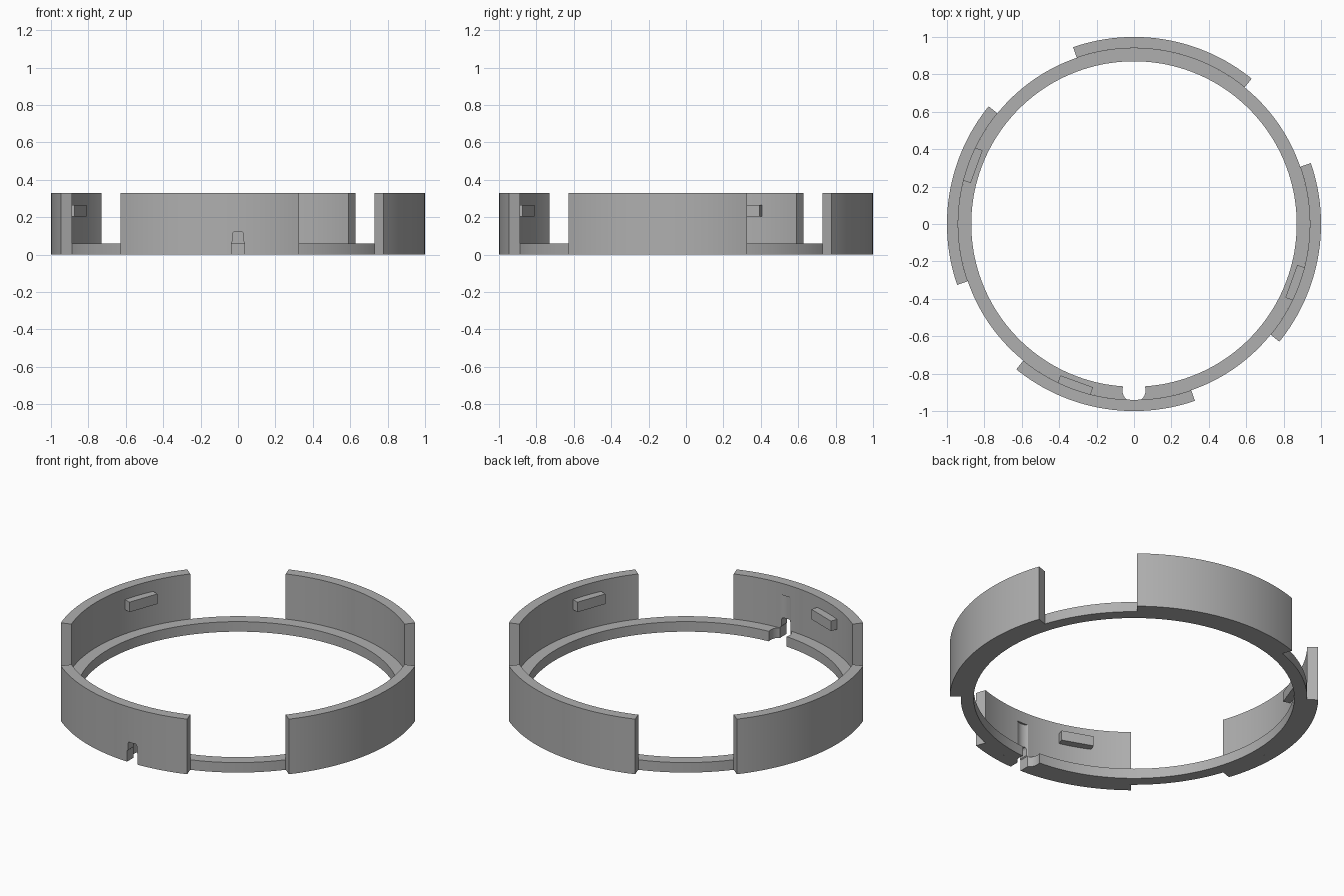
import bpy, bmesh
from math import cos, sin, radians
from mathutils import Matrix

old = bpy.data.objects.get("Cube")
if old:
    bpy.data.objects.remove(old, do_unlink=True)

GREY = (0.43, 0.43, 0.43, 1)
grey = bpy.data.materials.new("plain grey")
grey.use_nodes = True
grey.diffuse_color = GREY
grey.node_tree.nodes["Principled BSDF"].inputs["Base Color"].default_value = GREY

INNER, SHELF, OUTER = 0.87, 0.94, 1.0
RING_TOP, WALL_TOP = 0.06, 0.33


def finish(name, bm):
    bmesh.ops.recalc_face_normals(bm, faces=bm.faces)
    mesh = bpy.data.meshes.new(name)
    bm.to_mesh(mesh)
    bm.free()
    mesh.materials.append(grey)
    obj = bpy.data.objects.new(name, mesh)
    bpy.context.collection.objects.link(obj)
    return obj


def arc_solid(name, r0, r1, height, start, end):
    """Sweep a rectangular section around z, between two angles in degrees."""
    bm = bmesh.new()
    closed = end - start == 360
    section = [(r0, 0), (r1, 0), (r1, height), (r0, height)]
    loops = []
    for deg in range(start, end + (0 if closed else 2), 2):
        a = radians(deg)
        loops.append([bm.verts.new((r * cos(a), r * sin(a), z)) for r, z in section])
    pairs = list(zip(loops, loops[1:]))
    if closed:
        pairs.append((loops[-1], loops[0]))
    else:
        bm.faces.new(loops[0])
        bm.faces.new(loops[-1])
    for a, b in pairs:
        for i in range(4):
            j = (i + 1) % 4
            bm.faces.new((a[i], a[j], b[j], b[i]))
    return finish(name, bm)


def prism(name, outline, direction):
    bm = bmesh.new()
    face = bm.faces.new([bm.verts.new(p) for p in outline])
    new = bmesh.ops.extrude_face_region(bm, geom=[face])["geom"]
    bmesh.ops.translate(bm, vec=direction,
                        verts=[g for g in new if isinstance(g, bmesh.types.BMVert)])
    return finish(name, bm)


def cut(target, cutters):
    for cutter in cutters:
        mod = target.modifiers.new("cut", "BOOLEAN")
        mod.operation, mod.solver, mod.object = "DIFFERENCE", "EXACT", cutter
    bpy.context.view_layer.update()
    result = target.evaluated_get(bpy.context.evaluated_depsgraph_get())
    mesh = bpy.data.meshes.new_from_object(result)
    target.modifiers.clear()
    target.data = mesh


# Base ring and four raised wall segments
ring = arc_solid("base_ring", INNER, SHELF, RING_TOP, 0, 360)
walls = {}
for side, mid in (("back", 80), ("left", 350), ("front", 260), ("right", 170)):
    walls[side] = arc_solid(side + "_wall", SHELF, OUTER, WALL_TOP, mid - 29, mid + 29)
parts = [ring, *walls.values()]

# Round socket and wall slot at the front
socket = prism("socket_cutter", [(0.062 * cos(radians(a)), -0.89 + 0.062 * sin(radians(a)), -0.1)
                                 for a in range(0, 360, 10)], (0, 0, 0.36))
half = [(0.035, -0.1), (0.035, 0.065), (0.03, 0.07), (0.03, 0.11), (0.024, 0.12)]
slot = prism("slot_cutter", [(x, -1.1, z) for x, z in half]
             + [(-x, -1.1, z) for x, z in reversed(half)], (0, 0.2, 0))
cut(ring, [socket, slot])
cut(walls["front"], [socket, slot])
for cutter in (socket, slot):
    bpy.data.objects.remove(cutter, do_unlink=True)

# Small locking tabs inside three walls
for side, deg in (("left", -20), ("front", -110), ("right", 160)):
    bm = bmesh.new()
    bmesh.ops.create_cube(bm, size=1, matrix=Matrix.Rotation(radians(deg), 4, "Z")
                          @ Matrix.Translation((0.92, 0, 0.235))
                          @ Matrix.Diagonal((0.05, 0.186, 0.06, 1)))
    finish(side + "_tab", bm)

# Smooth curved faces, keep the edges crisp
bpy.ops.object.select_all(action="DESELECT")
for obj in parts:
    obj.select_set(True)
bpy.context.view_layer.objects.active = ring
bpy.ops.object.shade_smooth_by_angle(angle=radians(30))
